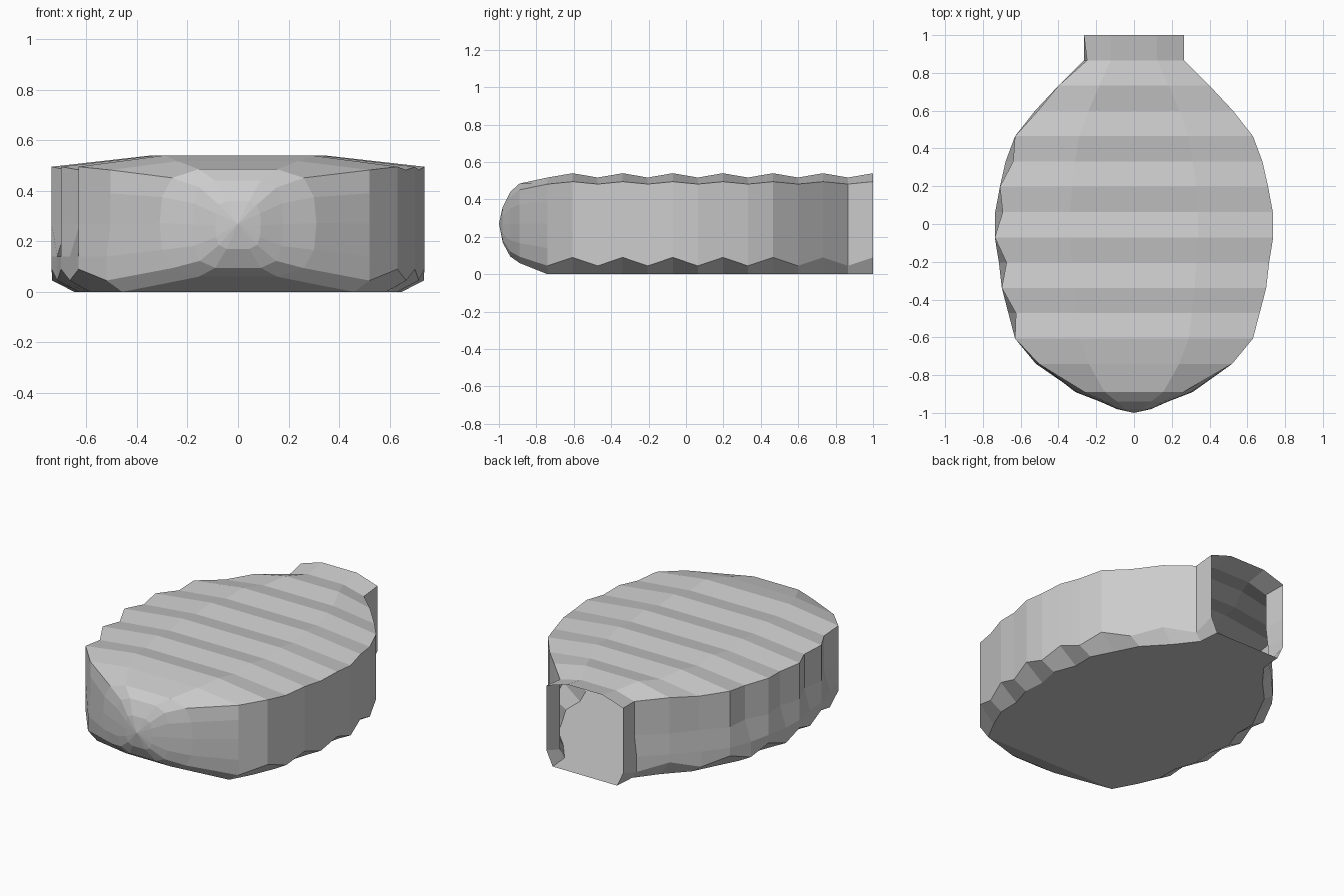
import bpy, bmesh

if "Cube" in bpy.data.objects:
    bpy.data.objects.remove(bpy.data.objects["Cube"])

# Half widths of the main body at evenly spaced stations from y=-0.74 to y=1
WIDTHS = [0.52, 0.63, 0.665, 0.70, 0.715, 0.737, 0.735, 0.71, 0.68, 0.63,
          0.525, 0.40, 0.265, 0.265]
STEP = 1.74 / 13
# Rounded nose: y, half width, bottom z, top z
NOSE = [(-0.98, 0.09, 0.17, 0.36), (-0.94, 0.18, 0.095, 0.44), (-0.89, 0.31, 0.06, 0.485)]


def body_section(y, w, ridge):
    """Ridged shell ring: ridge stations are raised on top and wider at the rim."""
    top, rim = (0.54, 0.495) if ridge else (0.517, 0.482)
    low = 0.09 if ridge else 0.045
    floor = 0.84 if ridge else 0.88
    pull = 0 if ridge else 0.04            # left rim is notched between ridges
    if w < 0.6:
        pull *= 0.4
    pts = [(0.46 * w, top), (w, rim), (w, 0.39), (w, 0.27), (w, 0.14), (w, low), (floor * w, 0)]
    left = [(-(x - (pull if 0.2 < z < 0.5 else 0)), z) for x, z in pts]
    return [(x, y, z) for x, z in pts + left[::-1]]


def nose_section(y, w, z0, z1):
    """Rounded ring with the same point count as the body ring."""
    shape = [(0.5, 1), (0.84, 0.92), (0.97, 0.74), (1, 0.5), (0.97, 0.25), (0.84, 0.08), (0.5, 0)]
    pts = [(x * w, z0 + t * (z1 - z0)) for x, t in shape]
    return [(x, y, z) for x, z in pts + [(-x, z) for x, z in pts[::-1]]]


bm = bmesh.new()
sections = [nose_section(*n) for n in NOSE]
sections += [body_section(-0.74 + i * STEP, w, i % 2 == 1) for i, w in enumerate(WIDTHS)]
rings = [[bm.verts.new(p) for p in s] for s in sections]

# Skin between rings, leaving the neck end open
n = len(rings[0])
for a, b in zip(rings, rings[1:]):
    for k in range(n):
        m = (k + 1) % n
        bm.faces.new((a[k], a[m], b[m], b[k]))

# Pointed nose tip
tip = bm.verts.new((0, -1, 0.27))
for k in range(n):
    bm.faces.new((tip, rings[0][(k + 1) % n], rings[0][k]))

bmesh.ops.recalc_face_normals(bm, faces=bm.faces)
# The shell is open, so make sure the top points upward
topface = max(bm.faces, key=lambda f: f.calc_center_median().z)
if topface.normal.z < 0:
    bmesh.ops.reverse_faces(bm, faces=bm.faces)

mesh = bpy.data.meshes.new("ridged_shell")
bm.to_mesh(mesh)
bm.free()
bpy.context.collection.objects.link(bpy.data.objects.new("ridged_shell", mesh))
